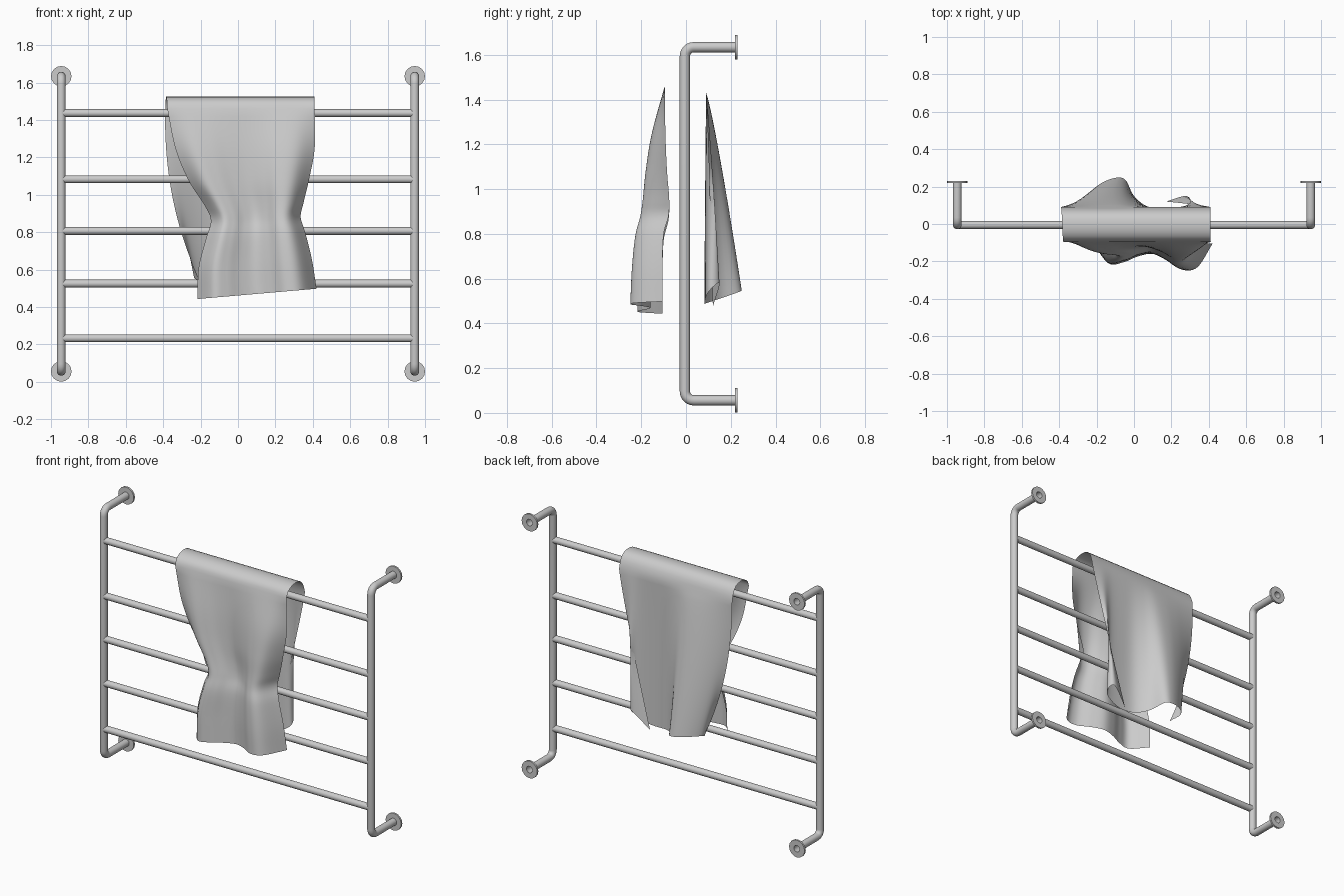
import bpy, bmesh
from math import sin, cos, pi

if "Cube" in bpy.data.objects:
    bpy.data.objects.remove(bpy.data.objects["Cube"])

YC = -0.005          # depth of the rail plane
TOP, BOTTOM = 1.634, 0.056


def finish(name, bm, angle=40):
    bmesh.ops.recalc_face_normals(bm, faces=bm.faces)
    me = bpy.data.meshes.new(name)
    bm.to_mesh(me)
    bm.free()
    ob = bpy.data.objects.new(name, me)
    bpy.context.collection.objects.link(ob)
    bpy.ops.object.select_all(action='DESELECT')
    ob.select_set(True)
    bpy.context.view_layer.objects.active = ob
    bpy.ops.object.shade_smooth_by_angle(angle=angle * pi / 180)
    return ob


def tube(name, rings, closed=False):
    """Skin a list of point rings of equal length."""
    bm = bmesh.new()
    loops = [[bm.verts.new(p) for p in r] for r in rings]
    pairs = list(zip(loops, loops[1:])) + ([(loops[-1], loops[0])] if closed else [])
    for a, b in pairs:
        for i in range(len(a)):
            j = (i + 1) % len(a)
            bm.faces.new((a[i], a[j], b[j], b[i]))
    return finish(name, bm)


def circle(n):
    return [(cos(2 * pi * i / n), sin(2 * pi * i / n)) for i in range(n)]


def spline(pts, t):
    """Catmull-Rom through equally spaced tuples, t in 0..1."""
    n = len(pts) - 1
    f = min(max(t, 0), 1) * n
    i = min(int(f), n - 1)
    f -= i
    p1, p2 = pts[i], pts[i + 1]
    p0 = pts[i - 1] if i else [2 * a - b for a, b in zip(p1, p2)]
    p3 = pts[i + 2] if i + 2 <= n else [2 * b - a for a, b in zip(p1, p2)]
    return [0.5 * (2 * b + (c - a) * f + (2 * a - 5 * b + 4 * c - d) * f ** 2
                   + (3 * b - a - 3 * c + d) * f ** 3)
            for a, b, c, d in zip(p0, p1, p2, p3)]


# Bent side posts: path of (y, z, tilt), where tilt is the ring's in-plane angle
R, BEND = 0.023, 0.04
path = [(0.222, TOP, pi / 2)]
for k in range(7):
    a = pi / 2 + k * pi / 12
    path.append((YC + BEND + BEND * cos(a), TOP - BEND + BEND * sin(a), a))
for k in range(7):
    a = pi + k * pi / 12
    path.append((YC + BEND + BEND * cos(a), BOTTOM + BEND + BEND * sin(a), a))
path.append((0.222, BOTTOM, 1.5 * pi))
for side, sx in (("left", -1), ("right", 1)):
    x = sx * 0.945
    tube(side + "_post", [[(x + R * c, y + R * s * cos(a), z + R * s * sin(a))
                           for c, s in circle(20)] for y, z, a in path])
    # Wall flanges with an open centre
    for label, z in (("upper", TOP), ("lower", BOTTOM)):
        prof = [(0.021, 0.219), (0.055, 0.219), (0.055, 0.231), (0.021, 0.231)]
        tube(f"{side}_{label}_flange", [[(x + r * c, y, z + r * s) for c, s in circle(16)]
                                        for r, y in prof], closed=True)

# Horizontal rails
for i, z in enumerate((1.437, 1.083, 0.807, 0.525, 0.233)):
    tube(f"rail_{i + 1}", [[(x, YC + 0.021 * c, z + 0.021 * s) for c, s in circle(16)]
                           for x in (-0.935, 0.935)])

# Towel front panel: z, left x, right x, edge y, bulge weight
FRONT = [(1.46, -.378, .41, -.095, 0), (1.25, -.335, .41, -.092, .42),
         (1.08, -.265, .38, -.085, .66), (.95, -.18, .35, -.075, .82),
         (.87, -.145, .335, -.078, .88), (.78, -.17, .36, -.1, .88),
         (.63, -.21, .395, -.105, .95), (.465, -.217, .42, -.105, 1)]
WAVE = [(0,), (.105,), (.1,), (.068,), (.055,), (.09,), (.14,), (.125,), (0,)]
# Fold over the top rail: y, z
ARC = [(-.095, 1.46), (-.08, 1.495), (-.045, 1.518), (0, 1.525),
       (.045, 1.515), (.075, 1.48), (.09, 1.43)]
# Back panel hem: x, y, z
HEM = [(-.2, .1, .53), (-.235, .16, .56), (-.18, .215, .56), (-.1, .247, .55),
       (-.045, .235, .54), (0, .15, .51), (.08, .09, .49), (.2, .083, .49),
       (.3, .1, .54), (.28, .15, .58), (.17, .12, .475)]
NU, NF, NA, NB = 48, 36, 12, 32


def front(u, t):
    z, xl, xr, y, w = spline(FRONT, t)
    return (xl + (xr - xl) * u, y - w * spline(WAVE, u)[0], z + (u - .4) * .055 * t * t)


def arc(u, t):
    y, z = spline(ARC, t)
    xl = -.378 - .012 * t
    return (xl + (.41 - xl) * u, y, z)


def back(u, t):
    hx, hy, hz = spline(HEM, u)
    x0 = -.39 + .80 * u
    return (x0 + (hx - x0) * t ** (2.2 - 1.1 * u), .09 + (hy - .09) * t ** .85,
            1.43 + (hz - 1.43) * t)


rows = ([(front, 1 - i / NF) for i in range(NF)] + [(arc, i / NA) for i in range(NA)]
        + [(back, i / NB) for i in range(NB + 1)])
bm = bmesh.new()
grid = [[bm.verts.new(f(i / NU, t)) for i in range(NU + 1)] for f, t in rows]
for a, b in zip(grid, grid[1:]):
    for i in range(NU):
        bm.faces.new((a[i], a[i + 1], b[i + 1], b[i]))
finish("towel", bm, 60)
